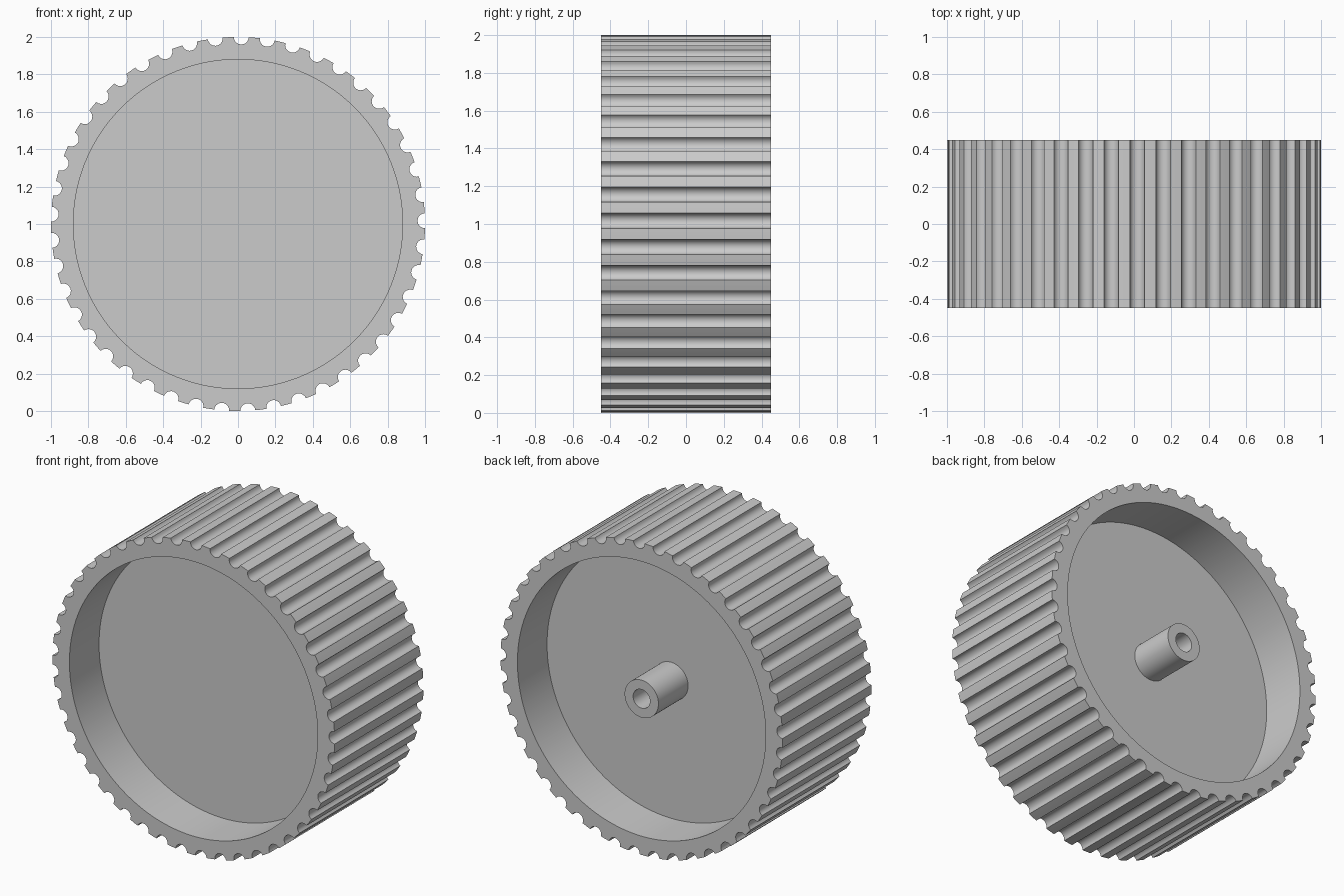
import bpy, bmesh
from math import sin, cos, pi, radians, asin, atan2

if "Cube" in bpy.data.objects:
    bpy.data.objects.remove(bpy.data.objects["Cube"])

GROOVES, GROOVE_R, ARC_STEPS = 45, 0.04, 10
HALF_WIDTH, WEB_HALF = 0.45, 0.15
RIM_INNER, BOSS_R, BORE_R = 0.88, 0.12, 0.06

grey = bpy.data.materials.new("grey plastic")
grey.use_nodes = True
grey.diffuse_color = (0.6, 0.6, 0.6, 1)
grey.node_tree.nodes["Principled BSDF"].inputs["Base Color"].default_value = (0.6, 0.6, 0.6, 1)


def grooved_outline():
    """Unit circle in x, z with round grooves cut around it."""
    points = []
    reach = pi / 2 - asin(GROOVE_R / 2)
    pitch = 2 * pi / GROOVES
    half_mouth = 2 * asin(GROOVE_R / 2)
    for i in range(GROOVES):
        a = radians(1) + i * pitch
        # groove arc, bulging towards the axle
        for k in range(ARC_STEPS + 1):
            t = a + pi + reach * (1 - 2 * k / ARC_STEPS)
            points.append((cos(a) + GROOVE_R * cos(t), sin(a) + GROOVE_R * sin(t)))
        # tooth tip between this groove and the next
        for k in (1, 2):
            t = a + half_mouth + (pitch - 2 * half_mouth) * k / 3
            points.append((cos(t), sin(t)))
    return points


def circle(radius, angles):
    return [(radius * cos(a), radius * sin(a)) for a in angles]


def build(name, rings, closed_loop):
    """Bridge a chain of (outline, y) rings; cap the ends or close the loop."""
    bm = bmesh.new()
    loops = [[bm.verts.new((x, y, z + 1)) for x, z in pts] for pts, y in rings]
    pairs = list(zip(loops, loops[1:]))
    if closed_loop:
        pairs.append((loops[-1], loops[0]))
    else:
        bm.faces.new(loops[0])
        bm.faces.new(loops[-1])
    for one, two in pairs:
        for i in range(len(one)):
            j = (i + 1) % len(one)
            bm.faces.new((one[i], one[j], two[j], two[i]))
    bmesh.ops.recalc_face_normals(bm, faces=bm.faces)
    mesh = bpy.data.meshes.new(name)
    bm.to_mesh(mesh)
    bm.free()
    mesh.materials.append(grey)
    obj = bpy.data.objects.new(name, mesh)
    bpy.context.collection.objects.link(obj)
    bpy.ops.object.select_all(action='DESELECT')
    obj.select_set(True)
    bpy.context.view_layer.objects.active = obj
    bpy.ops.object.shade_smooth_by_angle(angle=radians(30))
    return obj


# Grooved rim with a central web, recessed on both sides
outline = grooved_outline()
inner = circle(RIM_INNER, [atan2(z, x) for x, z in outline])
build("grooved_wheel", [(inner, -WEB_HALF), (inner, -HALF_WIDTH), (outline, -HALF_WIDTH),
                        (outline, HALF_WIDTH), (inner, HALF_WIDTH), (inner, WEB_HALF)], False)

# Hollow axle boss on the back of the web, flush with the rim
angles = [2 * pi * i / 64 for i in range(64)]
boss, bore = circle(BOSS_R, angles), circle(BORE_R, angles)
build("axle_boss", [(boss, WEB_HALF), (boss, HALF_WIDTH),
                    (bore, HALF_WIDTH), (bore, WEB_HALF)], True)
